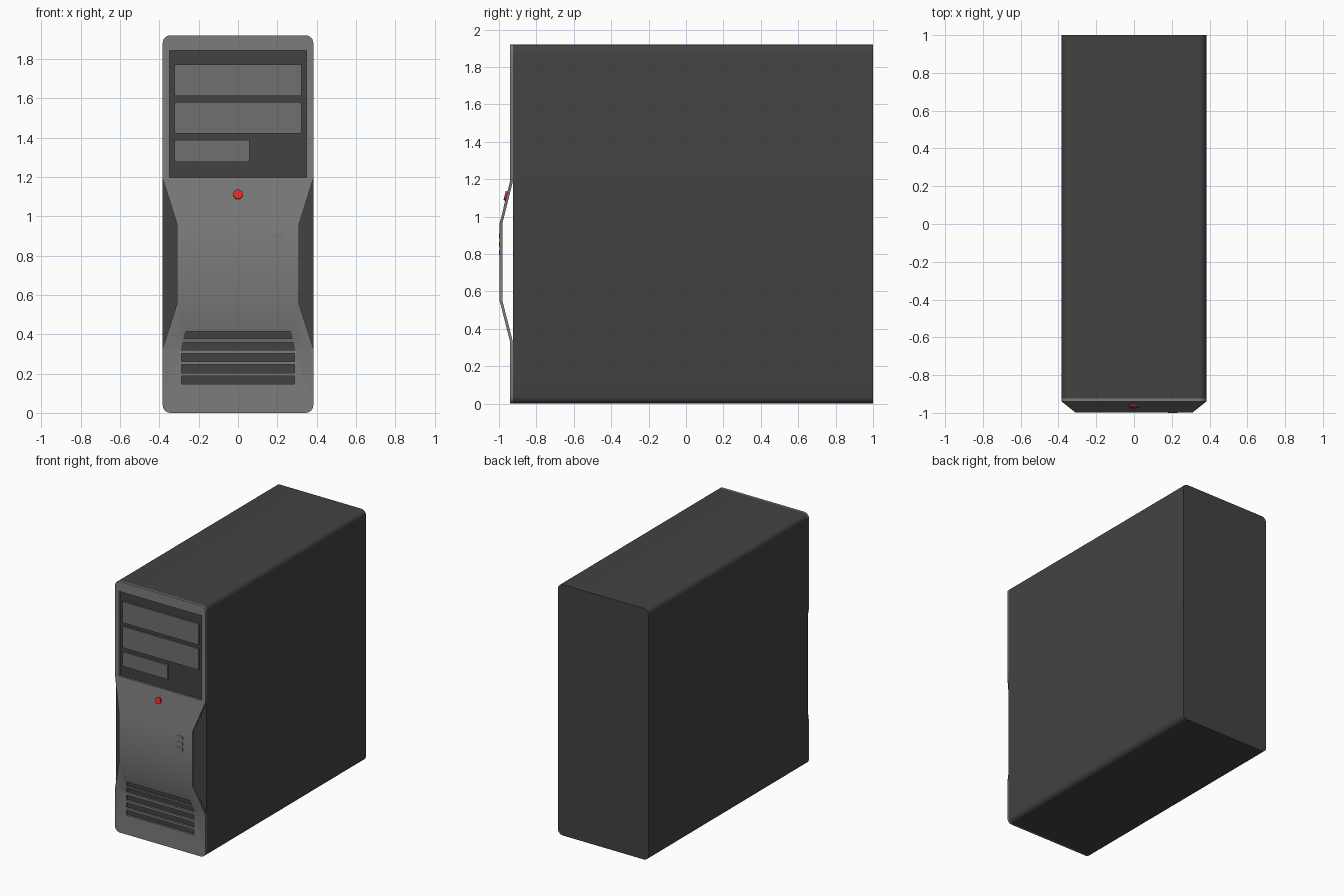
import bpy, bmesh
from math import sin, cos, pi, atan2
from mathutils import Matrix

if "Cube" in bpy.data.objects:
    bpy.data.objects.remove(bpy.data.objects["Cube"])

W, H, R = 0.383, 1.92, 0.04      # half width, height, corner radius
SEAM, LIP, BULGE = -0.925, -0.94, -0.997


def material(name, rgb):
    m = bpy.data.materials.new(name)
    m.diffuse_color = (*rgb, 1)
    m.use_nodes = True
    m.node_tree.nodes["Principled BSDF"].inputs["Base Color"].default_value = m.diffuse_color
    return m


dark = material("dark_case", (0.055, 0.055, 0.055))
grey = material("mid_grey", (0.2, 0.2, 0.2))
cover_grey = material("cover_grey", (0.16, 0.16, 0.16))
red = material("red", (0.75, 0.02, 0.02))


def finish(name, bm, mat=None, smooth=False):
    bmesh.ops.recalc_face_normals(bm, faces=bm.faces[:])
    me = bpy.data.meshes.new(name)
    bm.to_mesh(me)
    bm.free()
    ob = bpy.data.objects.new(name, me)
    bpy.context.collection.objects.link(ob)
    if mat:
        me.materials.append(mat)
    if smooth:
        shade(ob)
    return ob


def shade(ob):
    bpy.ops.object.select_all(action='DESELECT')
    bpy.context.view_layer.objects.active = ob
    ob.select_set(True)
    bpy.ops.object.shade_smooth_by_angle(angle=0.5)


def prism(name, outlines, place, a, b, mat=None, smooth=False):
    """Extrude closed 2D outlines from depth a to b; place(u, v, d) gives xyz."""
    bm = bmesh.new()
    for pts in outlines:
        ends = [[bm.verts.new(place(u, v, d)) for u, v in pts] for d in (a, b)]
        for ring in ends:
            bm.faces.new(ring)
        n = len(pts)
        for i in range(n):
            j = (i + 1) % n
            bm.faces.new((ends[0][i], ends[0][j], ends[1][j], ends[1][i]))
    return finish(name, bm, mat, smooth)


def along_y(u, v, d):
    return (u, d, v)


def along_x(u, v, d):
    return (d, u, v)


def rect(x0, x1, z0, z1):
    return [(x0, z0), (x1, z0), (x1, z1), (x0, z1)]


def corner(cz, start):
    return [(W - R + R * cos(start + i * pi / 12), cz + R * sin(start + i * pi / 12))
            for i in range(7)]


def mirrored(half):
    return half + [(-x, z) for x, z in reversed(half)]


def boolean(ob, cutter, op):
    mod = ob.modifiers.new(op.lower(), 'BOOLEAN')
    mod.operation, mod.object, mod.solver = op, cutter, 'EXACT'
    bpy.context.view_layer.objects.active = ob
    bpy.ops.object.modifier_apply(modifier=mod.name)
    bpy.data.objects.remove(cutter)


# Case body with rounded long edges
low, high = corner(R, -pi / 2), corner(H - R, 0)
prism("case_body", [mirrored(low + high)], along_y, SEAM, 1.0, dark, True)

# Front panel: bent sheet, trimmed to a waisted outline
front = [(LIP, -0.1), (LIP, 0.328), (BULGE, 0.552), (BULGE, 0.962), (LIP, 1.191), (LIP, 2.0)]
sheet = front + [(y - LIP + SEAM, z) for y, z in reversed(front)]
panel = prism("front_panel", [sheet], along_x, -0.5, 0.5, grey)
waist = [(W, 0.328), (0.311, 0.552), (0.311, 0.962), (W, 1.191)]
boolean(panel, prism("outline", [mirrored(low + waist + high)], along_y, -1.2, -0.8), 'INTERSECT')

# Drive bay opening and vent slots
holes = [rect(-0.349, 0.349, 1.196, 1.843)]
for z0, z1, w0, w1 in [(0.148, 0.187, 0.287, 0.287), (0.203, 0.245, 0.287, 0.287),
                       (0.262, 0.303, 0.287, 0.287), (0.321, 0.359, 0.287, 0.278),
                       (0.377, 0.415, 0.275, 0.265)]:
    holes.append([(-w0, z0), (w0, z0), (w1, z1), (-w1, z1)])
boolean(panel, prism("holes", holes, along_y, -1.2, -0.8), 'DIFFERENCE')
shade(panel)

# Drive covers
for i, r in enumerate([(-0.323, 0.323, 1.611, 1.772), (-0.323, 0.323, 1.42, 1.582),
                       (-0.323, 0.059, 1.277, 1.388)]):
    prism(f"drive_cover_{i + 1}", [rect(*r)], along_y, LIP + 0.002, SEAM + 0.005, cover_grey)

# Small buttons
for i in range(3):
    z = 0.896 - 0.0447 * i
    prism(f"small_button_{i + 1}", [rect(0.181, 0.231, z - 0.013, z + 0.013)],
          along_y, -1.0, BULGE + 0.01, grey)

# Power button, square to the sloped face
z = 1.11
y = LIP + (BULGE - LIP) * (1.191 - z) / 0.229
tilt = atan2(LIP - BULGE, 0.229)
bm = bmesh.new()
bmesh.ops.create_cone(bm, cap_ends=True, segments=16, radius1=0.025, radius2=0.025, depth=0.02,
                      matrix=Matrix.Translation((0, y, z)) @ Matrix.Rotation(pi / 2 - tilt, 4, 'X'))
finish("power_button", bm, red, True)
